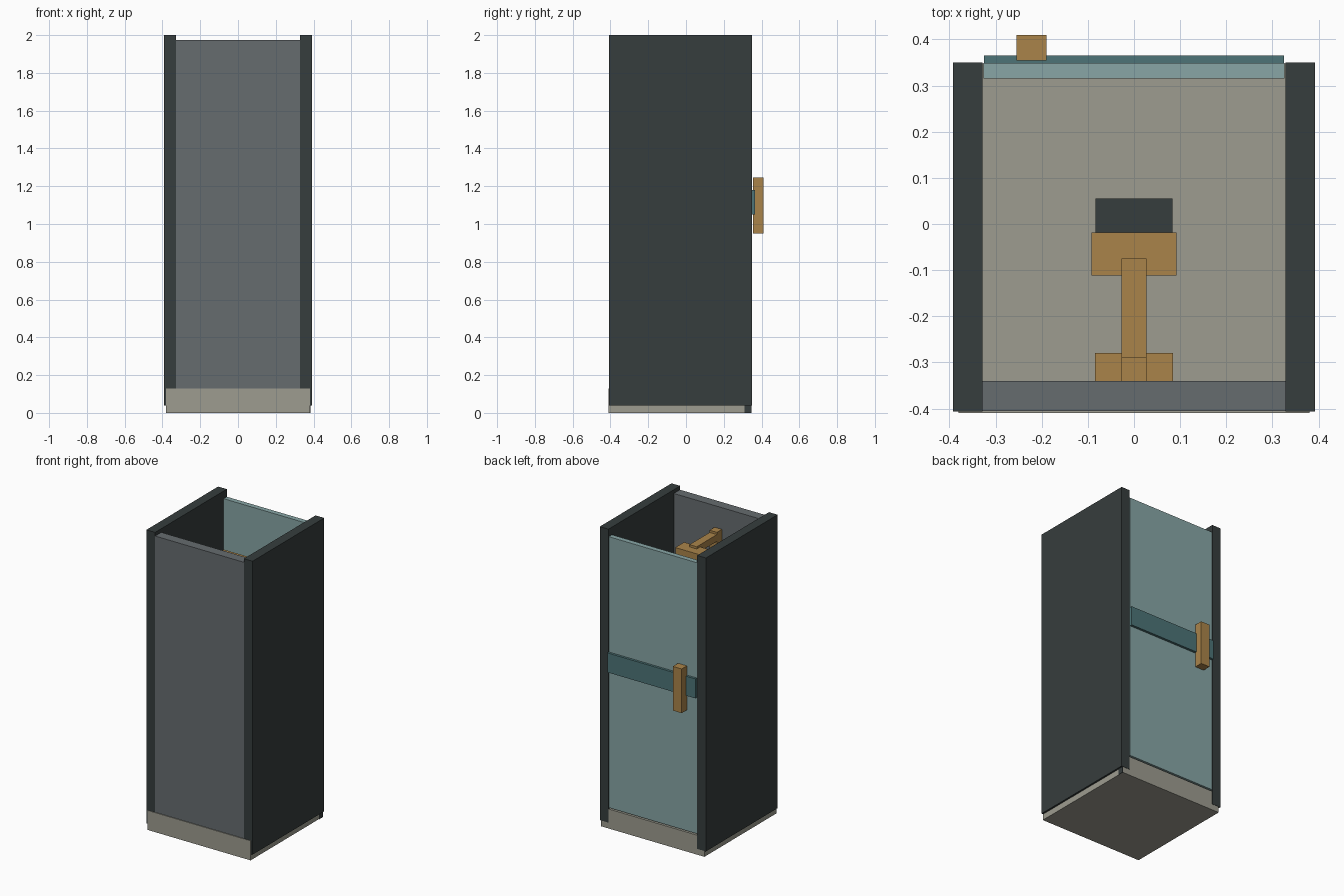
import bpy

cube = bpy.data.objects.get("Cube")
if cube:
    bpy.data.objects.remove(cube, do_unlink=True)


def material(name, rgb):
    """Flat material from 0-255 display colour, converted to linear."""
    lin = [((c / 255 + 0.055) / 1.055) ** 2.4 for c in rgb]
    m = bpy.data.materials.new(name)
    m.use_nodes = True
    m.diffuse_color = (*lin, 1)
    m.node_tree.nodes["Principled BSDF"].inputs["Base Color"].default_value = (*lin, 1)
    return m


charcoal = material("charcoal", (54, 61, 61))
slate = material("slate_grey", (102, 108, 111))
stone = material("warm_stone", (157, 156, 144))
glass = material("pale_teal", (136, 166, 166))
teal = material("deep_teal", (77, 116, 119))
brass = material("brass", (170, 132, 74))


def box(name, x, y, z, mat):
    """Box from its (min, max) range on each axis."""
    ranges = (x, y, z)
    bpy.ops.mesh.primitive_cube_add(size=1)
    ob = bpy.context.object
    ob.name = name
    for v in ob.data.vertices:
        v.co = [r[0] if c < 0 else r[1] for c, r in zip(v.co, ranges)]
    ob.data.materials.append(mat)
    return ob


# Tray and enclosure
box("tray", (-0.38, 0.38), (-0.41, 0.348), (0, 0.13), stone)
box("tray_bracket", (0.379, 0.383), (0.31, 0.348), (0, 0.04), charcoal)
box("panel", (-0.33, 0.33), (-0.405, -0.34), (0.125, 1.975), slate)
for side, s in (("left", 1), ("right", -1)):
    box(side + "_wall", sorted((s * 0.328, s * 0.392)), (-0.407, 0.35),
        (0.04, 2), charcoal)

# Door with band and handle
box("door", (-0.326, 0.326), (0.315, 0.349), (0.14, 1.95), glass)
box("door_band", (-0.325, 0.325), (0.34, 0.365), (1.05, 1.18), teal)
box("door_handle", (-0.255, -0.19), (0.355, 0.41), (0.95, 1.245), brass)

# Shower fittings
box("mixer_valve", (-0.085, 0.085), (-0.342, -0.28), (0.95, 1.05), brass)
box("riser_pipe", (-0.027, 0.027), (-0.342, -0.288), (1.0, 1.83), brass)
box("shower_arm", (-0.027, 0.027), (-0.3, -0.075), (1.77, 1.815), brass)
box("shower_head", (-0.092, 0.092), (-0.112, -0.018), (1.74, 1.8), brass)
box("spray_plate", (-0.083, 0.083), (-0.1, 0.055), (1.7, 1.75), charcoal)
